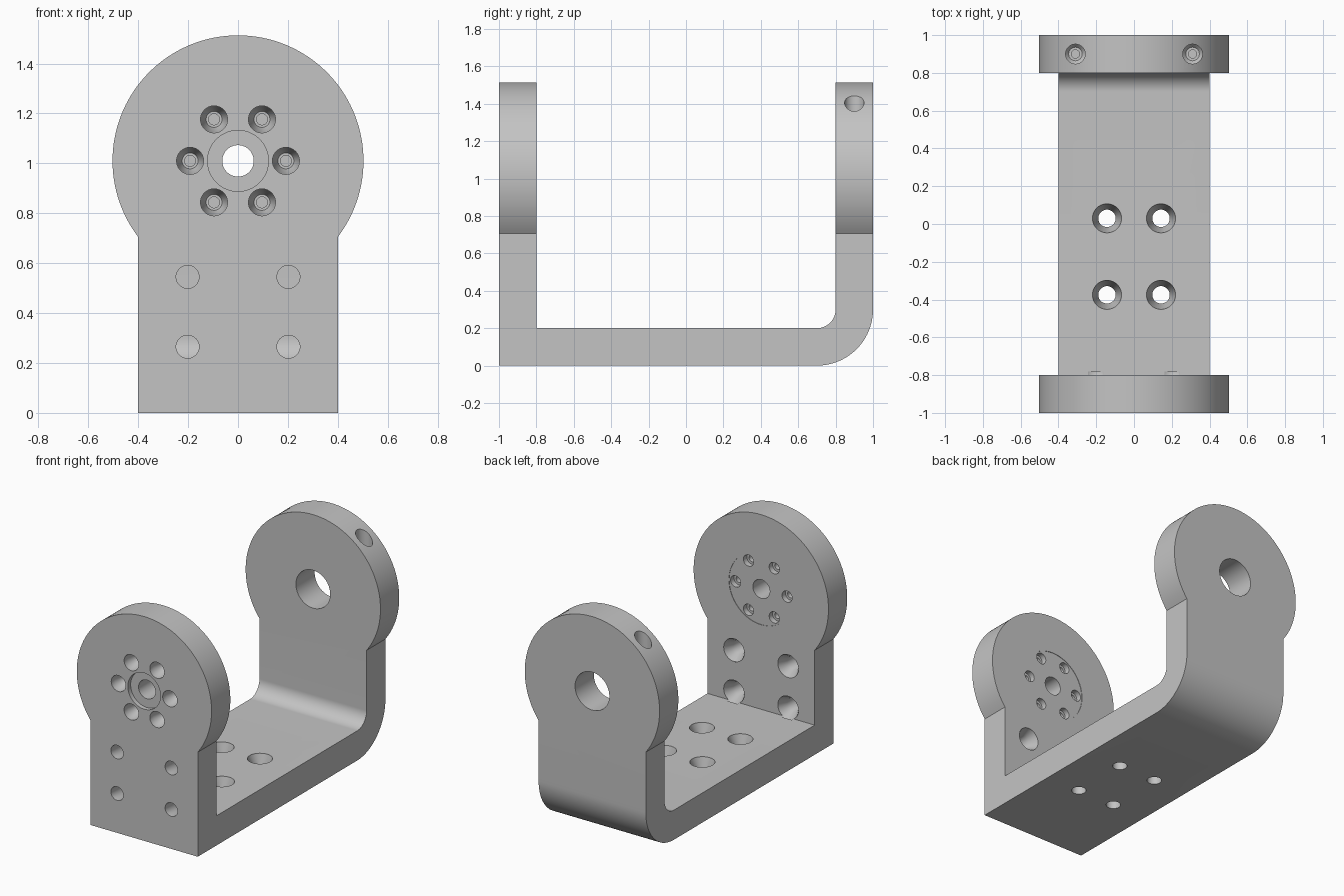
import bpy, bmesh
from math import sin, cos, pi, acos
from mathutils import Vector

if "Cube" in bpy.data.objects:
    bpy.data.objects.remove(bpy.data.objects["Cube"], do_unlink=True)

HALF_WIDTH, DISC_R, DISC_Z, THICK = 0.4, 0.503, 1.01, 0.2
cutters = []


def make_object(name, bm):
    bmesh.ops.recalc_face_normals(bm, faces=bm.faces)
    mesh = bpy.data.meshes.new(name)
    bm.to_mesh(mesh)
    bm.free()
    obj = bpy.data.objects.new(name, mesh)
    bpy.context.scene.collection.objects.link(obj)
    return obj


def extrude_profile(name, points, sweep):
    bm = bmesh.new()
    face = bm.faces.new([bm.verts.new(p) for p in points])
    ext = bmesh.ops.extrude_face_region(bm, geom=[face])
    verts = [g for g in ext["geom"] if isinstance(g, bmesh.types.BMVert)]
    bmesh.ops.translate(bm, vec=sweep, verts=verts)
    return make_object(name, bm)


def arc(cx, cz, r, start, end, steps):
    angles = [start + (end - start) * i / steps for i in range(steps + 1)]
    return [(cx + r * cos(a), cz + r * sin(a)) for a in angles]


def drill(name, profile, location, direction, sides=40):
    """Turned cutter: (radius, depth) steps measured inward from a surface."""
    bm = bmesh.new()
    rings = [[bm.verts.new((r * cos(2 * pi * i / sides), r * sin(2 * pi * i / sides), d))
              for i in range(sides)] for r, d in profile]
    for low, high in zip(rings, rings[1:]):
        for i in range(sides):
            j = (i + 1) % sides
            bm.faces.new((low[i], low[j], high[j], high[i]))
    bm.faces.new(rings[0])
    bm.faces.new(rings[-1])
    rot = Vector(direction).to_track_quat("Z", "Y").to_matrix().to_4x4()
    bm.transform(rot)
    bmesh.ops.translate(bm, vec=location, verts=bm.verts)
    obj = make_object(name, bm)
    obj.hide_render = True
    cutters.append((obj, "DIFFERENCE"))


# U-shaped strap: square front corner, rounded back corner
side = [(-1, 1.7), (-1, 0)]
side += arc(0.7, 0.3, 0.3, -pi / 2, 0, 24)
side += [(1, 1.7), (0.8, 1.7)]
side += arc(0.7, 0.3, 0.1, 0, -pi / 2, 24)
side += [(-0.8, THICK), (-0.8, 1.7)]
bracket = extrude_profile("bracket", [(-0.7, y, z) for y, z in side], (1.4, 0, 0))

# Front silhouette: straight legs below round ears
dip = acos(HALF_WIDTH / DISC_R)
outline = [(-HALF_WIDTH, -0.2), (HALF_WIDTH, -0.2)]
outline += arc(0, DISC_Z, DISC_R, -dip, pi + dip, 96)
silhouette = extrude_profile("silhouette_cutter", [(x, -1.3, z) for x, z in outline], (0, 2.6, 0))
silhouette.hide_render = True
cutters.append((silhouette, "INTERSECT"))

# Shallow round seat on the inside of the front ear
drill("inner_seat", [(0.24, -0.02), (0.24, 0.003)], (0, -0.8, DISC_Z), (0, -1, 0), 64)

# Centre bores
drill("front_bore", [(0.122, -0.02), (0.122, 0.03), (0.063, 0.03), (0.063, 0.22)],
      (0, -1, DISC_Z), (0, 1, 0), 64)
drill("back_bore", [(0.128, -0.02), (0.128, 0.22)], (0, 0.8, DISC_Z), (0, 1, 0), 64)

# Ring of six screw holes round the front bore
screw = [(0.054, -0.02), (0.054, 0.04), (0.032, 0.1), (0.022, 0.1),
         (0.022, 0.16), (0.038, 0.16), (0.038, 0.22)]
for i in range(6):
    a = i * pi / 3
    drill("ring_hole", screw, (0.192 * cos(a), -1, DISC_Z + 0.192 * sin(a)), (0, 1, 0))

# Countersunk mounting holes in the front leg and the floor
sink = [(0.077, -0.02), (0.077, 0.005), (0.046, 0.06), (0.046, 0.22)]
for s in (-1, 1):
    for z in (0.265, 0.545):
        drill("leg_hole", sink, (s * 0.202, -0.8, z), (0, -1, 0))
    for y in (0.03, -0.375):
        drill("floor_hole", sink, (s * 0.143, y, THICK), (0, 0, -1))
    # Blind set-screw holes in the top of the back ear
    drill("set_screw_hole", [(0.052, -0.1), (0.052, 0.14), (0.036, 0.16), (0.022, 0.16), (0.022, 0.3)],
          (s * 0.31, 0.9, 1.4), (0, 0, -1))

# Cut everything and keep only the finished bracket
for cutter, operation in cutters:
    mod = bracket.modifiers.new(cutter.name, "BOOLEAN")
    mod.operation, mod.solver, mod.object = operation, "EXACT", cutter
depsgraph = bpy.context.evaluated_depsgraph_get()
finished = bpy.data.meshes.new_from_object(bracket.evaluated_get(depsgraph))
bracket.modifiers.clear()
bracket.data = finished
for cutter, _ in cutters:
    bpy.data.objects.remove(cutter, do_unlink=True)

# Plain grey finish
grey = bpy.data.materials.new("plain_grey")
grey.use_nodes = True
colour = (0.55, 0.55, 0.55, 1)
grey.diffuse_color = colour
grey.node_tree.nodes["Principled BSDF"].inputs["Base Color"].default_value = colour
bracket.data.materials.clear()
bracket.data.materials.append(grey)

bpy.ops.object.select_all(action="DESELECT")
bracket.select_set(True)
bpy.context.view_layer.objects.active = bracket
bpy.ops.object.shade_smooth_by_angle(angle=pi / 6)
